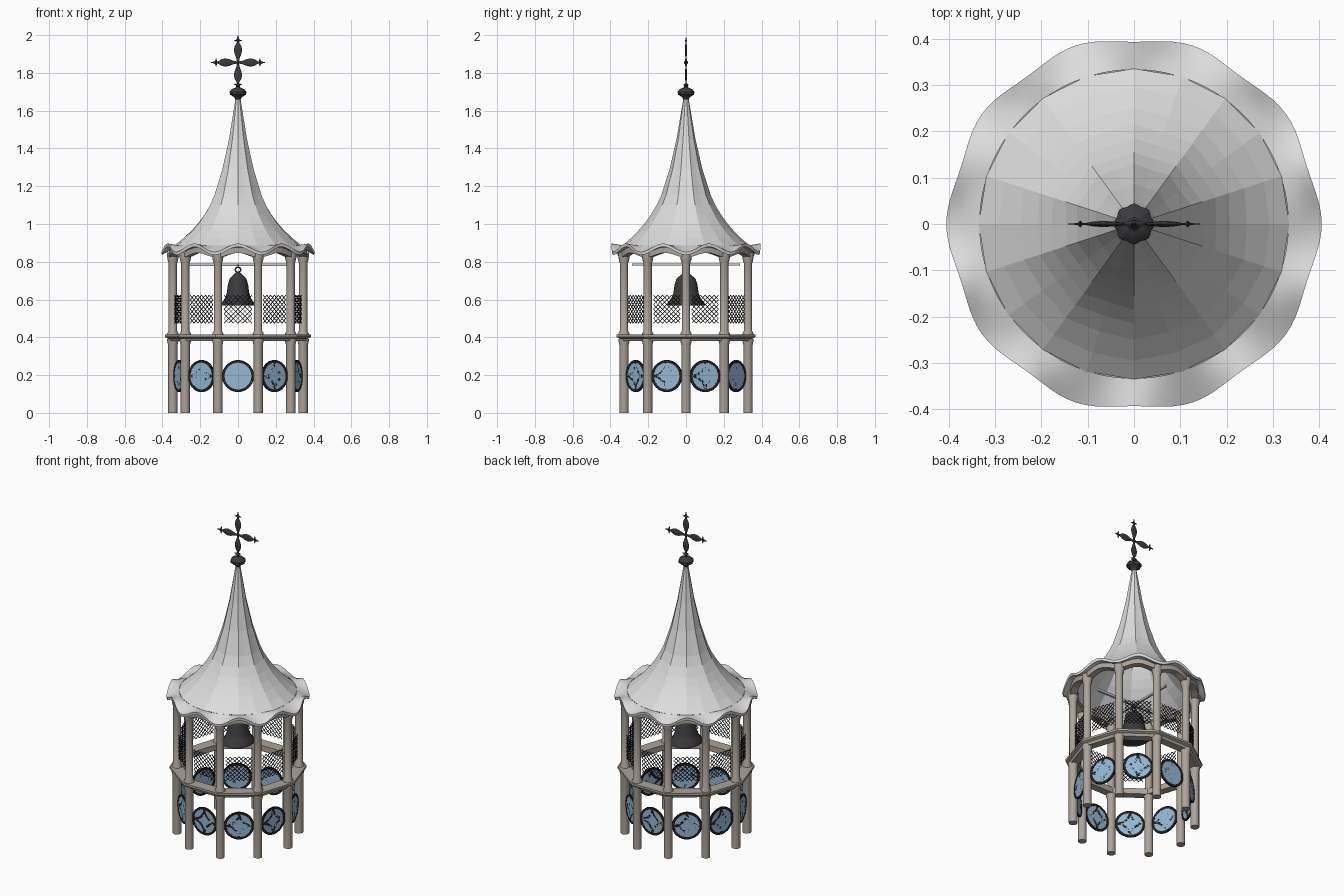
import bpy, bmesh
from math import sin, cos, pi, radians, sqrt
from mathutils import Vector, Matrix

cube = bpy.data.objects.get("Cube")
if cube:
    bpy.data.objects.remove(cube)


def material(name, rgb):
    m = bpy.data.materials.new(name)
    m.use_nodes = True
    m.diffuse_color = (*rgb, 1)
    m.node_tree.nodes["Principled BSDF"].inputs["Base Color"].default_value = (*rgb, 1)
    return m


STONE = material("warm stone", (0.42, 0.37, 0.32))
ROOF = material("pale roof", (0.72, 0.72, 0.72))
IRON = material("dark iron", (0.045, 0.045, 0.05))
BLACK = material("black lead", (0.015, 0.015, 0.018))
GLASS = material("blue glass", (0.30, 0.48, 0.66))
BAR = material("light metal", (0.6, 0.6, 0.6))

SIDES = 10
STEP = 2 * pi / SIDES
RADIUS = 0.345
APOTHEM = RADIUS * cos(STEP / 2)


def finish(name, bm, mat, smooth=None):
    bmesh.ops.recalc_face_normals(bm, faces=bm.faces)
    me = bpy.data.meshes.new(name)
    bm.to_mesh(me)
    bm.free()
    me.materials.append(mat)
    ob = bpy.data.objects.new(name, me)
    bpy.context.collection.objects.link(ob)
    if smooth:
        bpy.ops.object.select_all(action='DESELECT')
        ob.select_set(True)
        bpy.context.view_layer.objects.active = ob
        bpy.ops.object.shade_smooth_by_angle(angle=radians(smooth))
    return ob


def lathe(name, rows, segs, mat, shape=None, closed=False, caps=True, smooth=None):
    """Turn (radius, height) rows; shape(r, z, angle, row) may bend each point."""
    bm = bmesh.new()
    rings = []
    for k, (r, z) in enumerate(rows):
        ring = []
        for i in range(segs):
            a = 2 * pi * i / segs
            rr, zz = shape(r, z, a, k) if shape else (r, z)
            ring.append(bm.verts.new((rr * cos(a), rr * sin(a), zz)))
        rings.append(ring)
    pairs = list(zip(rings, rings[1:]))
    if closed:
        pairs.append((rings[-1], rings[0]))
    for lo, hi in pairs:
        for i in range(segs):
            j = (i + 1) % segs
            bm.faces.new((lo[i], lo[j], hi[j], hi[i]))
    if caps and not closed:
        bm.faces.new(rings[0])
        bm.faces.new(rings[-1])
    return finish(name, bm, mat, smooth)


def strip(bm, p, q, width, depth):
    """Thin bar between two points."""
    p, q = Vector(p), Vector(q)
    d = q - p
    rot = d.to_track_quat('X', 'Y').to_matrix().to_4x4()
    m = Matrix.Translation((p + q) / 2) @ rot @ Matrix.Diagonal((d.length, depth, width, 1))
    bmesh.ops.create_cube(bm, size=1, matrix=m)


def around(ob, start):
    """Repeat one part on every side."""
    ob.rotation_euler.z = start
    for i in range(1, SIDES):
        c = ob.copy()
        c.rotation_euler.z = start + i * STEP
        bpy.context.collection.objects.link(c)


# Columns
def column(name, rows):
    ob = lathe(name, rows, 12, STONE, smooth=40)
    ob.data.transform(Matrix.Translation((RADIUS, 0, 0)))
    around(ob, 0)


column("lower_column", [(0.025, 0), (0.025, 0.36), (0.03, 0.38), (0.03, 0.39)])
column("upper_column", [(0.03, 0.40), (0.03, 0.42), (0.022, 0.435), (0.022, 0.79),
                        (0.028, 0.81), (0.03, 0.825), (0.03, 0.85)])

# Middle ring beam
lathe("ring_beam", [(0.315, 0.38), (0.365, 0.38), (0.372, 0.395), (0.387, 0.402),
                    (0.387, 0.415), (0.315, 0.415)], SIDES, STONE, closed=True)


# Wavy eaves: low over the columns, raised between them
def wave(r, z, a, k):
    return r, z - 0.012 * cos(SIDES * a)


lathe("top_beam", [(0.325, 0.835), (0.365, 0.835), (0.365, 0.865), (0.325, 0.865)],
      120, STONE, shape=wave, closed=True, smooth=35)


def skirt(r, z, a, k):
    t = (r - 0.333) / 0.066
    c = cos(SIDES * a)
    return r + 0.006 * c * t, z - t * (0.0125 + 0.0225 * c)


lathe("roof_skirt", [(0.333, 0.887), (0.355, 0.887), (0.378, 0.887), (0.399, 0.887),
                     (0.397, 0.870), (0.365, 0.872), (0.333, 0.875)],
      120, ROOF, shape=skirt, closed=True, smooth=35)

# Spire: ten flat sides near the tip, easing to round at the eaves
spire = [(0.335, 0.887), (0.295, 0.922), (0.25, 0.967), (0.215, 1.008), (0.185, 1.05),
         (0.155, 1.1), (0.13, 1.155), (0.087, 1.29), (0.05, 1.45), (0.012, 1.675)]


def ridges(r, z, a, k):
    if round(a / (pi / SIDES)) % 2:
        return r, z
    round_off = max(0, (r - 0.13) / 0.205)
    return r * (0.94 + 0.06 * round_off), z


lathe("spire", spire, 2 * SIDES, ROOF, shape=ridges, caps=False)

# Finial knob with eight lobes
def lobes(r, z, a, k):
    return r * (1 + 0.06 * cos(8 * a)), z


lathe("finial_knob", [(0.012, 1.655), (0.018, 1.67), (0.04, 1.685), (0.042, 1.7),
                      (0.03, 1.715), (0.012, 1.722), (0.008, 1.728), (0.014, 1.736),
                      (0.005, 1.745)], 32, IRON, shape=lobes, smooth=35)

# Cross of four flat petals with pointed tips
for i in range(4):
    arm = lathe("cross_arm", [(0.005, 0), (0.008, 0.02), (0.019, 0.05), (0.022, 0.068),
                              (0.017, 0.088), (0.006, 0.106), (0.006, 0.11),
                              (0.024, 0.116), (0.007, 0.122), (0.001, 0.145)], 8, IRON)
    arm.data.transform(Matrix.Diagonal((1, 0.3, 1, 1)))
    arm.rotation_euler.y = i * pi / 2
    arm.location.z = 1.855
bm = bmesh.new()
bmesh.ops.create_icosphere(bm, subdivisions=1, radius=0.011)
finish("cross_centre", bm, IRON).location.z = 1.855

# Bell, hook and hanging bars
bell = lathe("bell", [(0.085, 0.572), (0.096, 0.568), (0.094, 0.58), (0.075, 0.602),
                      (0.063, 0.635), (0.057, 0.68), (0.047, 0.71), (0.025, 0.732),
                      (0.012, 0.745)], 24, IRON, smooth=40)
bell.data.transform(Matrix.Diagonal((0.94, 1.06, 1, 1)))
bpy.ops.mesh.primitive_torus_add(major_radius=0.014, minor_radius=0.004, major_segments=16,
                                 minor_segments=6, location=(0, 0, 0.758),
                                 rotation=(pi / 2, 0, 0))
bpy.context.object.name = "bell_hook"
bpy.context.object.data.materials.append(IRON)
bm = bmesh.new()
strip(bm, (-0.265, 0, 0.785), (0.265, 0, 0.785), 0.014, 0.014)
strip(bm, (0, -0.285, 0.785), (0, 0.285, 0.785), 0.012, 0.012)
finish("hanging_bars", bm, BAR)

# Wire lattice panels
bm = bmesh.new()
cols, rows, size, base = 6, 6, 0.148, 0.475
for i in range(cols):
    for j in range(rows):
        x0, x1 = (size * (i + k) / cols - size / 2 for k in (0, 1))
        z0, z1 = (base + size * (j + k) / rows for k in (0, 1))
        strip(bm, (x0, -APOTHEM, z0), (x1, -APOTHEM, z1), 0.003, 0.003)
        strip(bm, (x0, -APOTHEM, z1), (x1, -APOTHEM, z0), 0.003, 0.003)
around(finish("lattice_panel", bm, BLACK), 0)

# Round windows: glass disc
WIN, MID = 0.078, 0.195
place = Matrix.Translation((0, -APOTHEM, MID)) @ Matrix.Rotation(pi / 2, 4, 'X')
bm = bmesh.new()
bmesh.ops.create_cone(bm, cap_ends=True, segments=32, radius1=WIN, radius2=WIN,
                      depth=0.006, matrix=place)
around(finish("window_glass", bm, GLASS), 0)

# Window tracery: rim, four inward arcs and crossing diagonals
bm = bmesh.new()


def arc(cx, cz, r, a0, a1, n, width):
    pts = [(cx + r * cos(a0 + (a1 - a0) * i / n), -APOTHEM,
            MID + cz + r * sin(a0 + (a1 - a0) * i / n)) for i in range(n + 1)]
    for p, q in zip(pts, pts[1:]):
        strip(bm, p, q, width, 0.014)


arc(0, 0, WIN, 0, 2 * pi, 32, 0.008)
for i in range(4):
    a = pi / 4 + i * pi / 2
    c, s = cos(a), sin(a)
    arc(WIN * sqrt(2) * c, WIN * sqrt(2) * s, WIN, a + pi * 0.75, a + pi * 1.25, 8, 0.006)
    strip(bm, (0, -APOTHEM, MID), (WIN * c, -APOTHEM, MID + WIN * s), 0.005, 0.014)
around(finish("window_tracery", bm, BLACK), 0)
